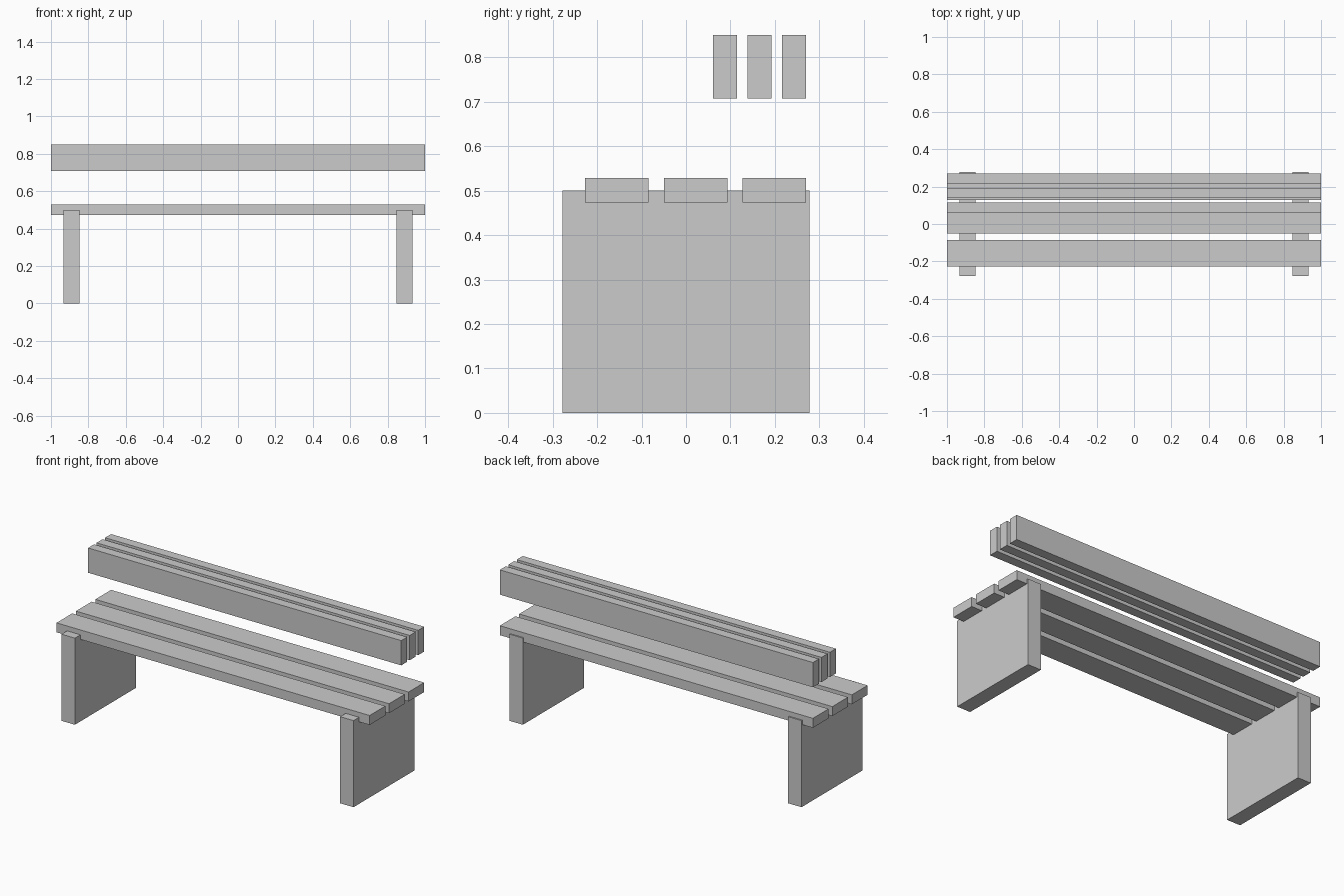
import bpy

if "Cube" in bpy.data.objects:
    bpy.data.objects.remove(bpy.data.objects["Cube"])


def box(name, center, size):
    bpy.ops.mesh.primitive_cube_add(size=1, location=center)
    ob = bpy.context.object
    ob.name = name
    ob.scale = size
    bpy.ops.object.transform_apply(location=False, rotation=False, scale=True)
    return ob


WIDE, THIN = 0.143, 0.0545  # slat cross-section

# Slab legs at both ends
for side, x in (("left", -0.89), ("right", 0.89)):
    box(f"{side}_leg", (x, 0, 0.25), (0.085, 0.556, 0.5))

# Three flat seat slats, let into the leg tops
for i in range(3):
    box(f"seat_slat_{i + 1}", (0, -0.156 + 0.1775 * i, 0.501), (2, WIDE, THIN))

# Three upright backrest slats, standing on edge
for i in range(3):
    box(f"back_slat_{i + 1}", (0, 0.088 + 0.0775 * i, 0.779), (2, THIN, WIDE))
